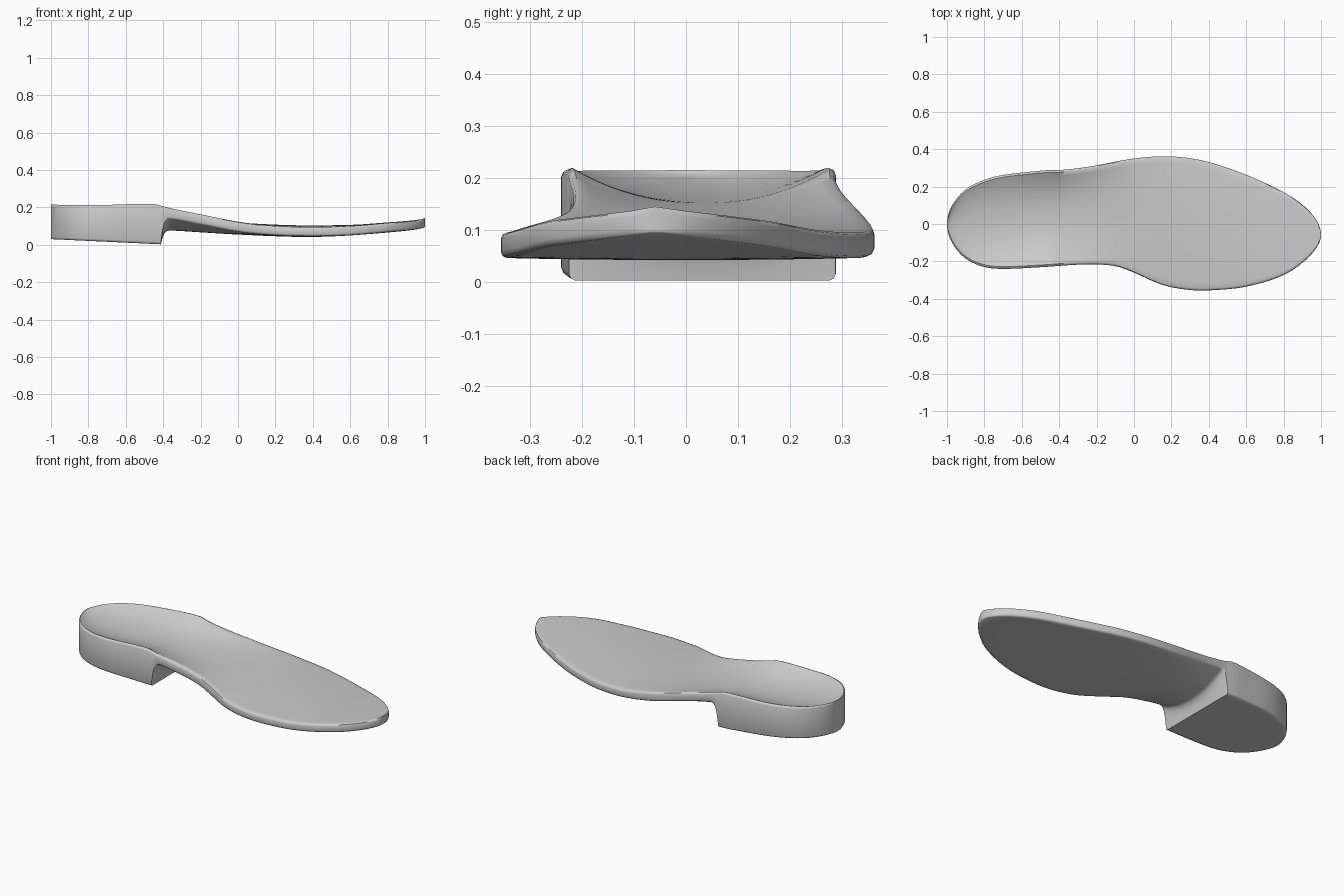
import bpy, bmesh, math

if "Cube" in bpy.data.objects:
    bpy.data.objects.remove(bpy.data.objects["Cube"])


def curve(points):
    """Smooth curve through (x, value) points, eased so the tips come out round."""
    ts = [math.acos(max(-1, min(1, -x))) for x, _ in points]
    vs = [v for _, v in points]
    n = len(ts)
    slopes = []
    for i in range(n):
        a, b = max(i - 1, 0), min(i + 1, n - 1)
        slopes.append((vs[b] - vs[a]) / (ts[b] - ts[a]))

    def value(x):
        t = math.acos(max(-1, min(1, -x)))
        i = 0
        while i < n - 2 and t > ts[i + 1]:
            i += 1
        h = ts[i + 1] - ts[i]
        s = (t - ts[i]) / h
        return ((2*s**3 - 3*s**2 + 1) * vs[i] + (s**3 - 2*s**2 + s) * h * slopes[i]
                + (3*s**2 - 2*s**3) * vs[i + 1] + (s**3 - s**2) * h * slopes[i + 1])
    return value


# Plan outline
left = curve([(-1, 0), (-.97, .105), (-.9, .185), (-.8, .236), (-.7, .262), (-.55, .28),
              (-.46, .288), (-.4, .288), (-.25, .305), (0, .35), (.18, .362), (.35, .343),
              (.5, .3), (.7, .22), (.85, .14), (.95, .055), (1, -.06)])
right = curve([(-1, 0), (-.97, -.105), (-.9, -.185), (-.8, -.23), (-.7, -.24), (-.5, -.231),
               (-.25, -.216), (-.1, -.225), (0, -.26), (.15, -.325), (.3, -.353), (.42, -.354),
               (.6, -.335), (.8, -.273), (.92, -.19), (.98, -.12), (1, -.06)])
# Heights of the top and underside, along the rim and the middle
rim_top = curve([(-1, .215), (-.7, .214), (-.45, .218), (-.38, .2), (-.2, .163), (0, .124),
                 (.2, .1), (.4, .095), (.6, .1), (.8, .117), (1, .145)])
mid_top = curve([(-1, .215), (-.95, .193), (-.8, .17), (-.6, .158), (-.4, .15), (-.2, .136),
                 (0, .119), (.3, .105), (.6, .107), (.8, .12), (1, .145)])
rim_low = curve([(-1, .14), (-.4, .14), (-.2, .108), (0, .07), (.2, .051), (.4, .046),
                 (.6, .051), (.8, .068), (1, .098)])
mid_low = curve([(-1, .08), (-.38, .077), (-.2, .067), (0, .055), (.3, .043), (.5, .045),
                 (.8, .066), (1, .098)])

BREAST, FILLET = -.412, .06


def top_z(x, v):
    return mid_top(x) + (rim_top(x) - mid_top(x)) * abs(v) ** 2.2


def low_z(x, v):
    heel = .003 + (BREAST - x) * .047
    if x <= BREAST:
        return heel
    shank = mid_low(x) + (rim_low(x) - mid_low(x)) * abs(v) ** 2.2
    t = min(1, (x - BREAST) / FILLET)
    return shank + (.003 - shank) * (1 - t) ** 4


def section(x, cols=24):
    """Closed cross-section with softened rim edges."""
    a, b = right(x), left(x)
    mid, half = (a + b) / 2, max(0, (b - a) / 2)
    r = min(.012, half * .2)
    vs = [-1 + 2 * i / cols for i in range(cols + 1)]
    top = [(x, mid + v * (half - r), top_z(x, v)) for v in vs]
    low = [(x, mid + v * (half - r), low_z(x, v)) for v in vs]

    def wall(side):
        zt, zb = top_z(x, side), low_z(x, side)
        e = .012
        prof = [(.3 * r, zt - .3 * e), (0, zt - e), (0, (zt + zb) / 2),
                (0, zb + e), (.3 * r, zb + .3 * e)]
        return [(x, mid + side * (half - d), z) for d, z in prof]
    return top + wall(1) + low[::-1] + wall(-1)[::-1]


# Stations crowd together at the tips and at the heel breast
stations = [-math.cos(math.pi * i / 90) for i in range(91)]
stations = [x for x in stations if not BREAST - .008 < x < BREAST + FILLET + .005]
stations += [BREAST] + [BREAST + FILLET * t for t in (.04, .1, .18, .28, .4, .55, .75, 1)]
stations.sort()

# Sole with its heel block, skinned through the sections
bm = bmesh.new()
rings = [[bm.verts.new(p) for p in section(x)] for x in stations]
for r0, r1 in zip(rings, rings[1:]):
    n = len(r0)
    for i in range(n):
        j = (i + 1) % n
        bm.faces.new((r0[i], r0[j], r1[j], r1[i]))
bmesh.ops.remove_doubles(bm, verts=bm.verts, dist=.0003)
bmesh.ops.recalc_face_normals(bm, faces=bm.faces)
mesh = bpy.data.meshes.new("shoe_sole")
bm.to_mesh(mesh)
bm.free()
sole = bpy.data.objects.new("shoe_sole", mesh)
bpy.context.collection.objects.link(sole)
bpy.context.view_layer.objects.active = sole
sole.select_set(True)
bpy.ops.object.shade_smooth_by_angle(angle=math.radians(45))
